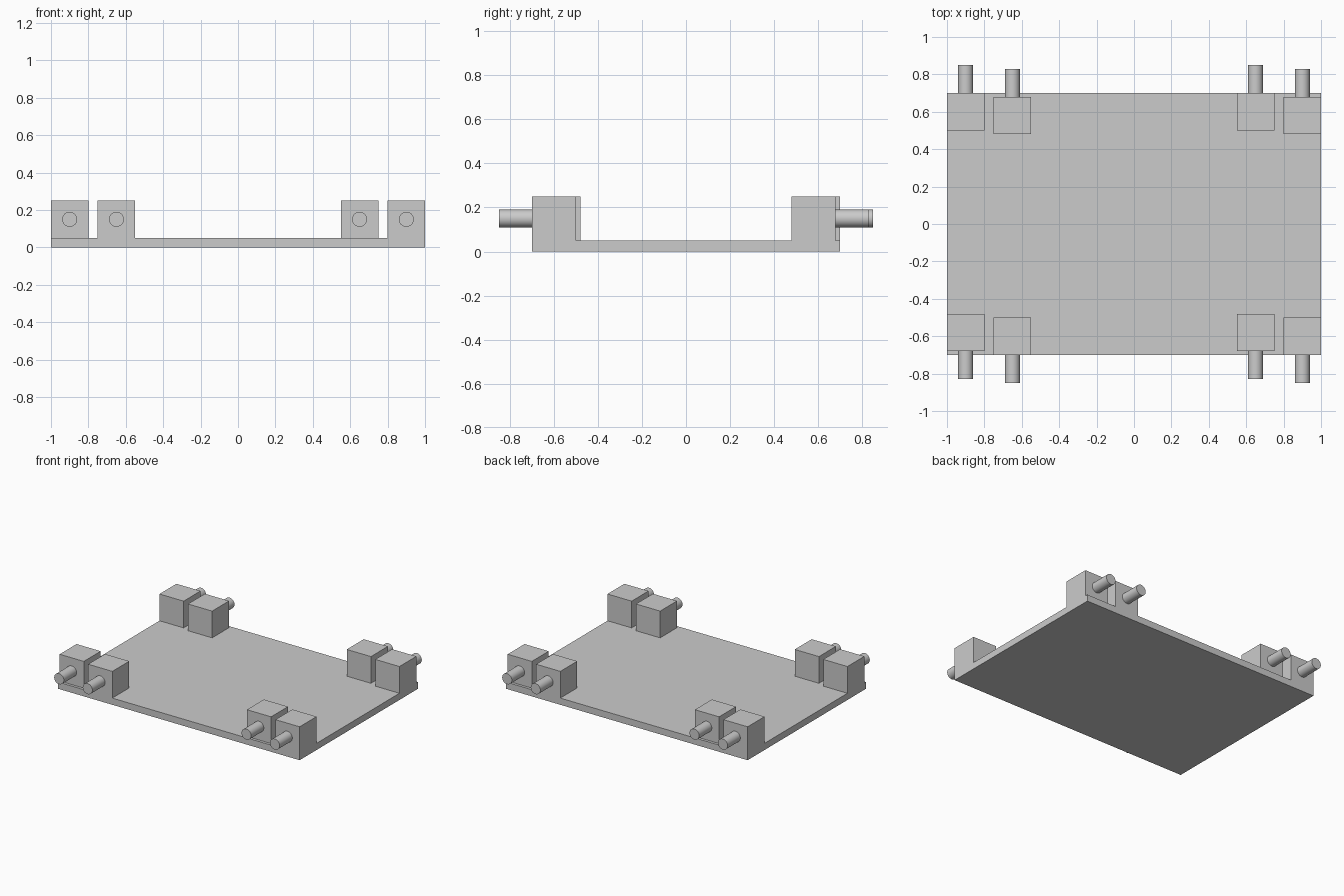
import bpy
import math

cube = bpy.data.objects.get("Cube")
if cube:
    bpy.data.objects.remove(cube, do_unlink=True)

grey = bpy.data.materials.new("light_grey")
grey.use_nodes = True
colour = (0.6, 0.6, 0.6, 1)
grey.diffuse_color = colour
grey.node_tree.nodes["Principled BSDF"].inputs["Base Color"].default_value = colour

WIDTH, DEPTH, PLATE = 2.0, 1.4, 0.05
BLOCK = 0.2
PIN_RADIUS, PIN_LENGTH = 0.04, 0.15


def box(name, size, location):
    bpy.ops.mesh.primitive_cube_add(size=1, location=location)
    obj = bpy.context.object
    obj.name = name
    obj.scale = size
    bpy.ops.object.transform_apply(location=False, rotation=False, scale=True)
    obj.data.materials.append(grey)


def pin(name, location):
    bpy.ops.mesh.primitive_cylinder_add(
        vertices=32, radius=PIN_RADIUS, depth=PIN_LENGTH,
        location=location, rotation=(math.pi / 2, 0, 0))
    obj = bpy.context.object
    obj.name = name
    obj.data.materials.append(grey)
    bpy.ops.object.shade_smooth_by_angle(angle=math.radians(40))


# Base plate
box("base_plate", (WIDTH, DEPTH, PLATE), (0, 0, PLATE / 2))

# Pairs of blocks with outward pins; every second block is set back slightly
for end, side in (("front", -1), ("back", 1)):
    for i, x in enumerate((-0.9, -0.65, 0.65, 0.9)):
        recessed = (i % 2 == 0) == (side < 0)
        face = DEPTH / 2 - (0.02 if recessed else 0)
        z = PLATE + BLOCK / 2
        box(f"{end}_block_{i + 1}", (BLOCK,) * 3, (x, side * (face - BLOCK / 2), z))
        pin(f"{end}_pin_{i + 1}", (x, side * (face + PIN_LENGTH / 2), z))
